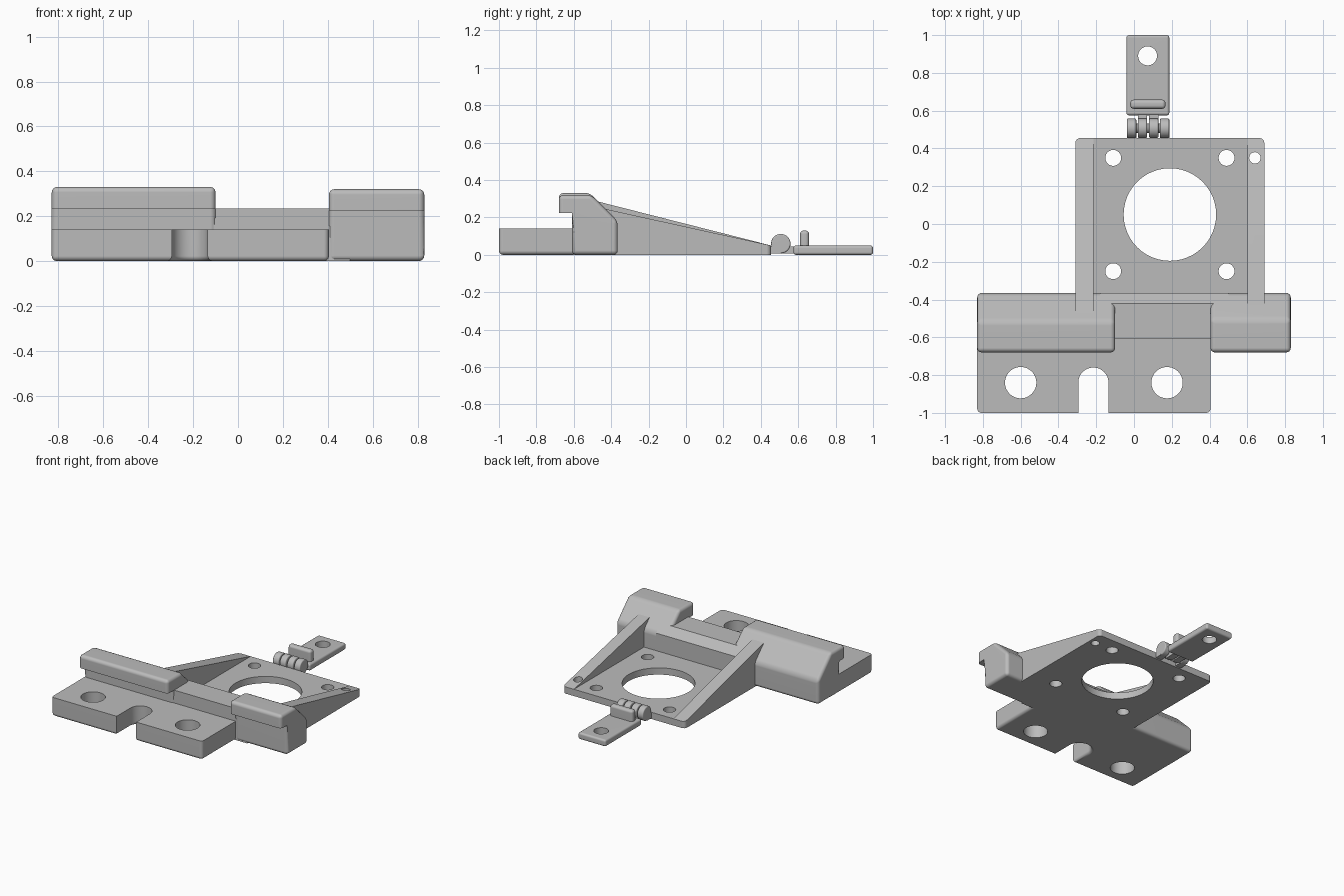
import bpy, bmesh, math
from mathutils import Vector

if "Cube" in bpy.data.objects:
    bpy.data.objects.remove(bpy.data.objects["Cube"], do_unlink=True)

grey = bpy.data.materials.new("plain_grey")
grey.use_nodes = True
grey.diffuse_color = (0.5, 0.5, 0.5, 1)
grey.node_tree.nodes["Principled BSDF"].inputs["Base Color"].default_value = (0.5, 0.5, 0.5, 1)


def activate(ob):
    bpy.ops.object.select_all(action="DESELECT")
    ob.select_set(True)
    bpy.context.view_layer.objects.active = ob


def add_object(name, bm):
    bmesh.ops.recalc_face_normals(bm, faces=bm.faces)
    mesh = bpy.data.meshes.new(name)
    bm.to_mesh(mesh)
    bm.free()
    mesh.materials.append(grey)
    ob = bpy.data.objects.new(name, mesh)
    bpy.context.collection.objects.link(ob)
    return ob


def prism(name, points, low, high, axis="z", bevel=0.0, rule=None):
    """Extrude a closed outline along x (y,z points) or z (x,y points)."""
    bm = bmesh.new()
    place = (lambda a, b: (low, a, b)) if axis == "x" else (lambda a, b: (a, b, low))
    face = bm.faces.new([bm.verts.new(place(*p)) for p in points])
    new = bmesh.ops.extrude_face_region(bm, geom=[face])["geom"]
    step = Vector((high - low, 0, 0)) if axis == "x" else Vector((0, 0, high - low))
    bmesh.ops.translate(bm, vec=step, verts=[g for g in new if isinstance(g, bmesh.types.BMVert)])
    bmesh.ops.recalc_face_normals(bm, faces=bm.faces)
    if bevel:
        edges = [e for e in bm.edges if rule is None or rule(e.verts[0].co, e.verts[1].co)]
        bmesh.ops.bevel(bm, geom=edges, offset=bevel, segments=4, profile=0.5,
                        affect="EDGES", clamp_overlap=True)
    return add_object(name, bm)


def box(name, x0, x1, y0, y1, z0, z1, bevel=0.0, rule=None):
    return prism(name, [(x0, y0), (x1, y0), (x1, y1), (x0, y1)], z0, z1, "z", bevel, rule)


def circle(cx, cy, r, n=48):
    return [(cx + r * math.cos(2 * math.pi * i / n), cy + r * math.sin(2 * math.pi * i / n))
            for i in range(n)]


def drill(ob, holes):
    """Cut round vertical holes given as (x, y, radius)."""
    for x, y, r in holes:
        cutter = prism("cutter", circle(x, y, r), -0.5, 0.5)
        cutter.hide_render = True
        mod = ob.modifiers.new("hole", "BOOLEAN")
        mod.operation, mod.solver, mod.object = "DIFFERENCE", "EXACT", cutter
        activate(ob)
        bpy.ops.object.modifier_apply(modifier=mod.name)
        bpy.data.objects.remove(cutter, do_unlink=True)


# Front mounting block with an open slot
slot_x, slot_r = -0.215, 0.08
arc = [(slot_x - slot_r * math.cos(math.pi * i / 24), -0.84 + slot_r * math.sin(math.pi * i / 24))
       for i in range(25)]
outline = [(-0.83, -1), (slot_x - slot_r, -1)] + arc + [(slot_x + slot_r, -1), (0.405, -1),
                                                        (0.405, -0.5), (-0.83, -0.5)]


def mount_rule(a, b):
    bottom = max(a.z, b.z) < 0.01
    corner = abs(a.z - b.z) > 0.1 and a.y < -0.99 and (a.x < -0.8 or a.x > 0.4)
    return bottom or corner


block = prism("mounting_block", outline, 0, 0.14, "z", 0.022, mount_rule)
drill(block, [(-0.6, -0.84, 0.083), (0.175, -0.84, 0.083)])

# Cross beam and the two hooked clamps
prism("middle_beam", [(-0.605, 0), (-0.605, 0.235), (-0.42, 0.235), (-0.365, 0.18), (-0.365, 0)],
      -0.18, 0.5, "x")


def clamp(name, x0, x1, under, top):
    profile = [(-0.61, 0), (-0.61, under), (-0.68, under), (-0.68, top),
               (0.18 - 0.365 - top, top), (-0.365, 0.18), (-0.365, 0)]

    def rule(a, b):
        inner_corner = a.y < -0.6 and b.y < -0.6 and abs(a.z - under) + abs(b.z - under) < 0.01
        return not inner_corner
    return prism(name, profile, x0, x1, "x", 0.024, rule)


clamp("right_clamp", -0.83, -0.10, 0.235, 0.33)
clamp("left_clamp", 0.405, 0.83, 0.225, 0.32)

# Base plate with its side ribs
def back_corner(a, b):
    return abs(a.z - b.z) > 0.02 and min(a.y, b.y) > 0.4


plate = box("base_plate", -0.31, 0.69, -0.45, 0.455, 0, 0.05, 0.025, back_corner)
pilot = (0.64, 0.35, 0.03)
drill(plate, [(0.19, 0.05, 0.245), pilot]
      + [(x, y, 0.042) for x in (-0.11, 0.49) for y in (-0.25, 0.35)])


def rib(name, x0, x1, start, height, outer):
    def rule(a, b):
        return back_corner(a, b) and abs(a.x - outer) < 0.01
    return prism(name, [(-0.5, 0), (-0.5, height), (start, height), (0.455, 0.05), (0.455, 0)],
                 x0, x1, "x", 0.025, rule)


rib("right_rib", -0.31, -0.215, -0.47, 0.285, -0.31)
drill(rib("left_rib", 0.60, 0.69, -0.43, 0.245, 0.69), [pilot])

# Hinge: outer knuckles belong to the plate, inner ones to the tab
hinge_y, hinge_z = 0.507, 0.06
for i, x0 in enumerate((-0.037, 0.02, 0.08, 0.138)):
    prism(f"hinge_knuckle_{i + 1}", circle(hinge_y, hinge_z, 0.052, 32), x0, x0 + 0.049, "x", 0.008,
          lambda a, b: abs(a.x - b.x) < 0.001)
    y0, y1 = (0.44, hinge_y) if i in (0, 3) else (hinge_y, 0.62)
    box(f"hinge_lug_{i + 1}", x0, x0 + 0.049, y0, y1, 0.008, 0.045)
prism("hinge_pin", circle(hinge_y, hinge_z, 0.026, 24), -0.034, 0.184, "x")

# Locking tab with finger ridge
tab = box("locking_tab", -0.04, 0.187, 0.575, 1.0, 0, 0.05, 0.014)
drill(tab, [(0.072, 0.89, 0.05)])
box("finger_ridge", -0.02, 0.167, 0.61, 0.658, 0.02, 0.13, 0.018)

# Smooth rounded edges, keep flat faces flat
for ob in list(bpy.context.scene.objects):
    if ob.type == "MESH":
        activate(ob)
        bpy.ops.object.shade_smooth_by_angle(angle=math.radians(30))
        ob.modifiers.new("weighted_normals", "WEIGHTED_NORMAL").keep_sharp = True
